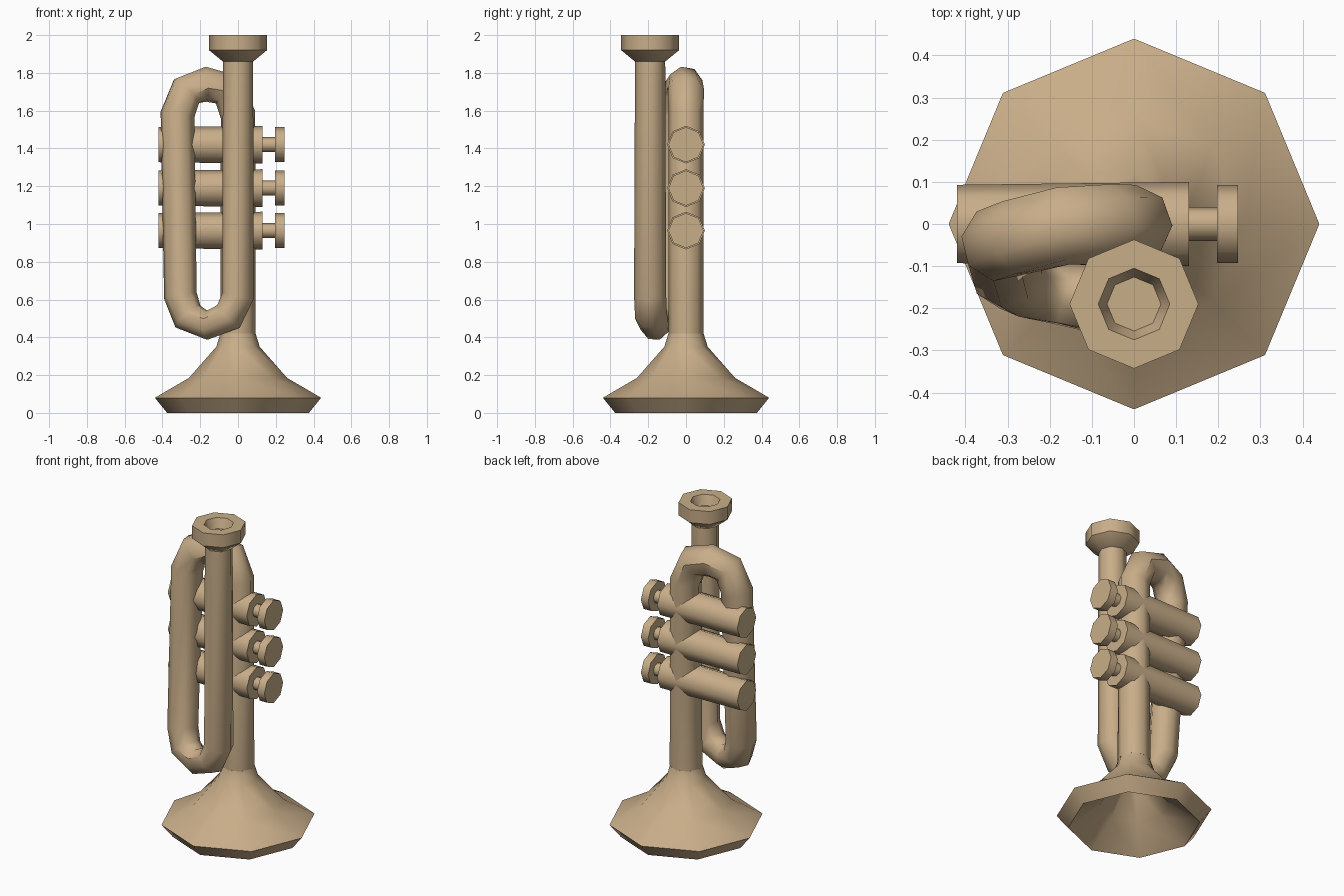
import bpy, bmesh, math
from mathutils import Vector

cube = bpy.data.objects.get("Cube")
if cube:
    bpy.data.objects.remove(cube)

SIDES = 8
brass = bpy.data.materials.new("tan brass")
colour = (0.58, 0.42, 0.25, 1)
brass.use_nodes = True
brass.diffuse_color = colour
brass.node_tree.nodes["Principled BSDF"].inputs["Base Color"].default_value = colour


def sweep(name, path, start_side=Vector((1, 0, 0))):
    """Octagonal tube through (x, y, z, radius) stations, capped at both ends."""
    points = [Vector(p[:3]) for p in path]
    bm = bmesh.new()
    rings = []
    side = start_side
    for i, (point, station) in enumerate(zip(points, path)):
        before = (point - points[i - 1]).normalized() if i else Vector()
        after = (points[i + 1] - point).normalized() if i + 1 < len(points) else Vector()
        along = (before + after).normalized()
        side = (side - along * side.dot(along)).normalized()
        up = along.cross(side)
        ring = []
        for k in range(SIDES):
            a = math.tau * k / SIDES
            ring.append(bm.verts.new(point + station[3] * (math.cos(a) * side + math.sin(a) * up)))
        rings.append(ring)
    return finish(name, bm, rings)


def lathe(name, profile, place):
    """Octagonal turned part; profile holds (radius, distance along axis)."""
    bm = bmesh.new()
    rings = []
    for r, h in profile:
        rings.append([bm.verts.new(place(r * math.cos(math.tau * k / SIDES),
                                         r * math.sin(math.tau * k / SIDES), h))
                      for k in range(SIDES)])
    return finish(name, bm, rings)


def finish(name, bm, rings):
    for a, b in zip(rings, rings[1:]):
        for k in range(SIDES):
            n = (k + 1) % SIDES
            bm.faces.new((a[k], a[n], b[n], b[k]))
    bm.faces.new(rings[0][::-1])
    bm.faces.new(rings[-1])
    bmesh.ops.recalc_face_normals(bm, faces=bm.faces)
    mesh = bpy.data.meshes.new(name)
    bm.to_mesh(mesh)
    bm.free()
    mesh.materials.append(brass)
    obj = bpy.data.objects.new(name, mesh)
    bpy.context.collection.objects.link(obj)
    bpy.ops.object.select_all(action='DESELECT')
    obj.select_set(True)
    bpy.context.view_layer.objects.active = obj
    bpy.ops.object.shade_smooth_by_angle(angle=math.radians(47))
    return obj


# Looped tube: down the lead pipe, round the lower bend, up, over and down
sweep("looped_tube", [
    (0, -0.19, 1.87, 0.08),
    (0, -0.19, 0.62, 0.085),
    (-0.05, -0.185, 0.51, 0.085),
    (-0.165, -0.165, 0.463, 0.08),
    (-0.265, -0.135, 0.51, 0.088),
    (-0.305, -0.11, 0.62, 0.088),
    (-0.32, -0.045, 1.58, 0.092),
    (-0.272, -0.03, 1.705, 0.095),
    (-0.17, -0.005, 1.74, 0.095),
    (-0.055, 0, 1.71, 0.095),
    (0, 0, 1.58, 0.093),
    (0, 0, 0.42, 0.093),
])

# Flared bell with a hollow underside
lathe("bell", [
    (0.093, 0.42), (0.115, 0.35), (0.26, 0.185), (0.44, 0.08), (0.375, 0),
    (0.2, 0.13), (0.06, 0.3),
], lambda u, v, h: (u, v, h))

# Mouthpiece with a cup recess
lathe("mouthpiece", [
    (0.08, 1.86), (0.153, 1.92), (0.153, 2.0), (0.085, 2.0), (0.064, 1.94),
], lambda u, v, h: (u, v - 0.19, h))

# Three valves, each a barrel, stem and button in one turned part
for label, z in (("upper", 1.42), ("middle", 1.19), ("lower", 0.965)):
    lathe(label + "_valve", [
        (0.093, -0.42), (0.1, 0.13), (0.04, 0.13), (0.04, 0.197),
        (0.093, 0.197), (0.093, 0.247),
    ], lambda u, v, h: (h, u, v + z))
